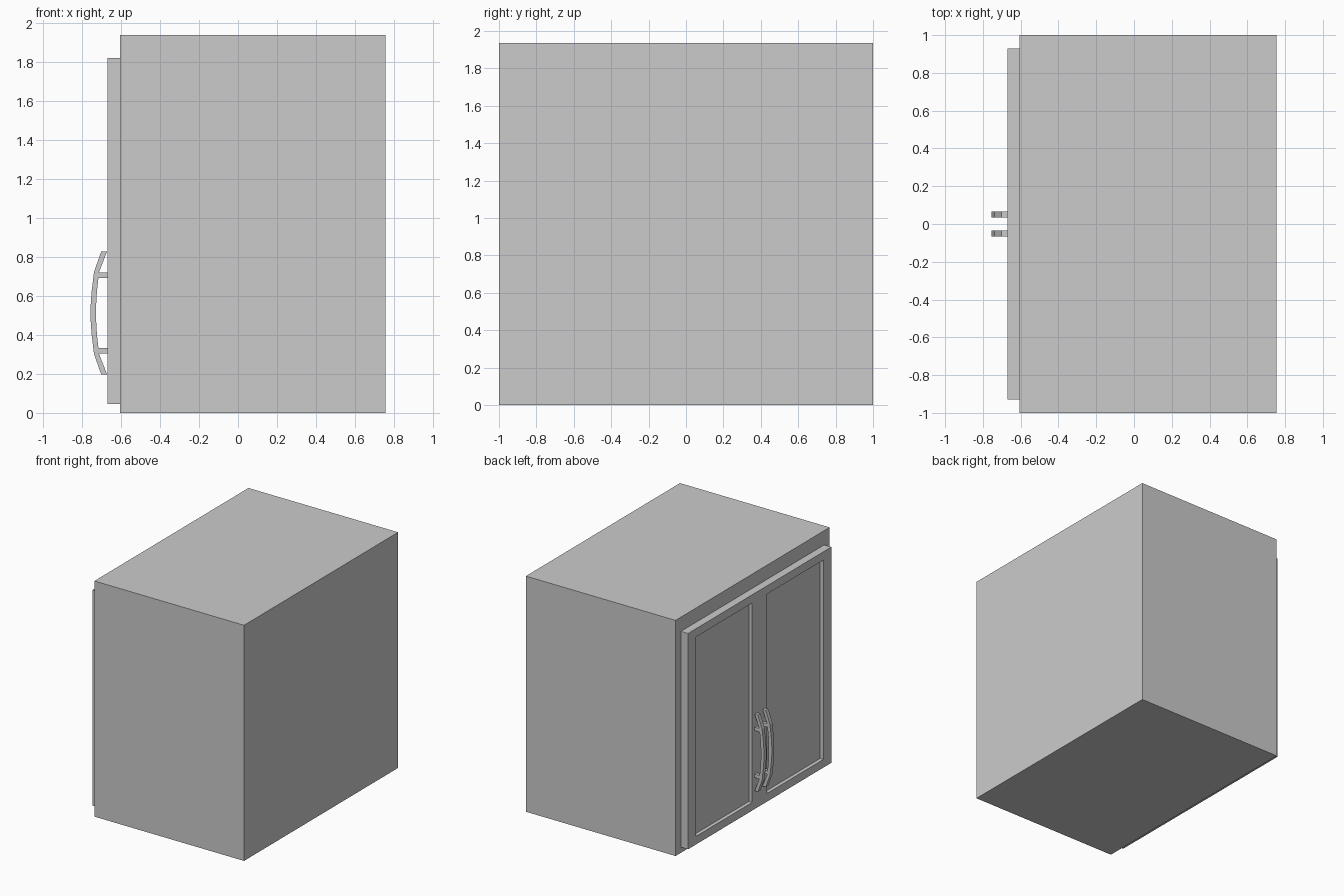
import bpy, bmesh
from mathutils import Vector

if "Cube" in bpy.data.objects:
    bpy.data.objects.remove(bpy.data.objects["Cube"])


def new_object(name, bm):
    bmesh.ops.recalc_face_normals(bm, faces=bm.faces)
    mesh = bpy.data.meshes.new(name)
    bm.to_mesh(mesh)
    bm.free()
    ob = bpy.data.objects.new(name, mesh)
    bpy.context.collection.objects.link(ob)
    return ob


def add_box(bm, lo, hi):
    lo, hi = Vector(lo), Vector(hi)
    verts = bmesh.ops.create_cube(bm, size=1)["verts"]
    for v in verts:
        v.co = (lo + hi) / 2 + v.co * (hi - lo)


def box(name, lo, hi):
    bm = bmesh.new()
    add_box(bm, lo, hi)
    return new_object(name, bm)


FRONT = -0.67      # outer face of the doors
BODY_X = -0.605    # outer face of the carcass

# Carcass
box("cabinet_body", (BODY_X, -1, 0), (0.755, 1, 1.936))

# Door slab with two recessed panels
doors = box("doors", (FRONT, -0.93, 0.046), (BODY_X, 0.93, 1.819))
bm = bmesh.new()
for s in (-1, 1):
    y0, y1 = sorted((s * 0.097, s * 0.828))
    add_box(bm, (FRONT - 0.1, y0, 0.113), (FRONT + 0.03, y1, 1.751))
cutter = new_object("panel_cutter", bm)
mod = doors.modifiers.new("panels", 'BOOLEAN')
mod.operation = 'DIFFERENCE'
mod.solver = 'EXACT'
mod.object = cutter
bpy.context.view_layer.objects.active = doors
bpy.ops.object.modifier_apply(modifier=mod.name)
bpy.data.objects.remove(cutter)

# Bow handles: (height from middle, outer x, inner x)
MID = 0.512
half = [(0.315, -0.701, -0.671), (0.21, -0.738, -0.712),
        (0.11, -0.75, -0.723), (0.04, -0.755, -0.727)]
rows = half + [(-z, o, i) for z, o, i in reversed(half)]

for side, s in (("left", 1), ("right", -1)):
    y0, y1 = sorted((s * 0.035, s * 0.067))
    bm = bmesh.new()
    rings = []
    for z, outer, inner in rows:
        rings.append([bm.verts.new((x, y, MID + z)) for x, y in
                      ((outer, y0), (inner, y0), (inner, y1), (outer, y1))])
    for a, b in zip(rings, rings[1:]):
        for k in range(4):
            n = (k + 1) % 4
            bm.faces.new((a[k], a[n], b[n], b[k]))
    bm.faces.new(rings[0])
    bm.faces.new(rings[-1])
    # Posts joining the bow to the door
    for z in (-0.193, 0.193):
        add_box(bm, (-0.722, y0 + 0.002, MID + z - 0.014),
                (FRONT, y1 - 0.002, MID + z + 0.014))
    new_object(side + "_handle", bm)
